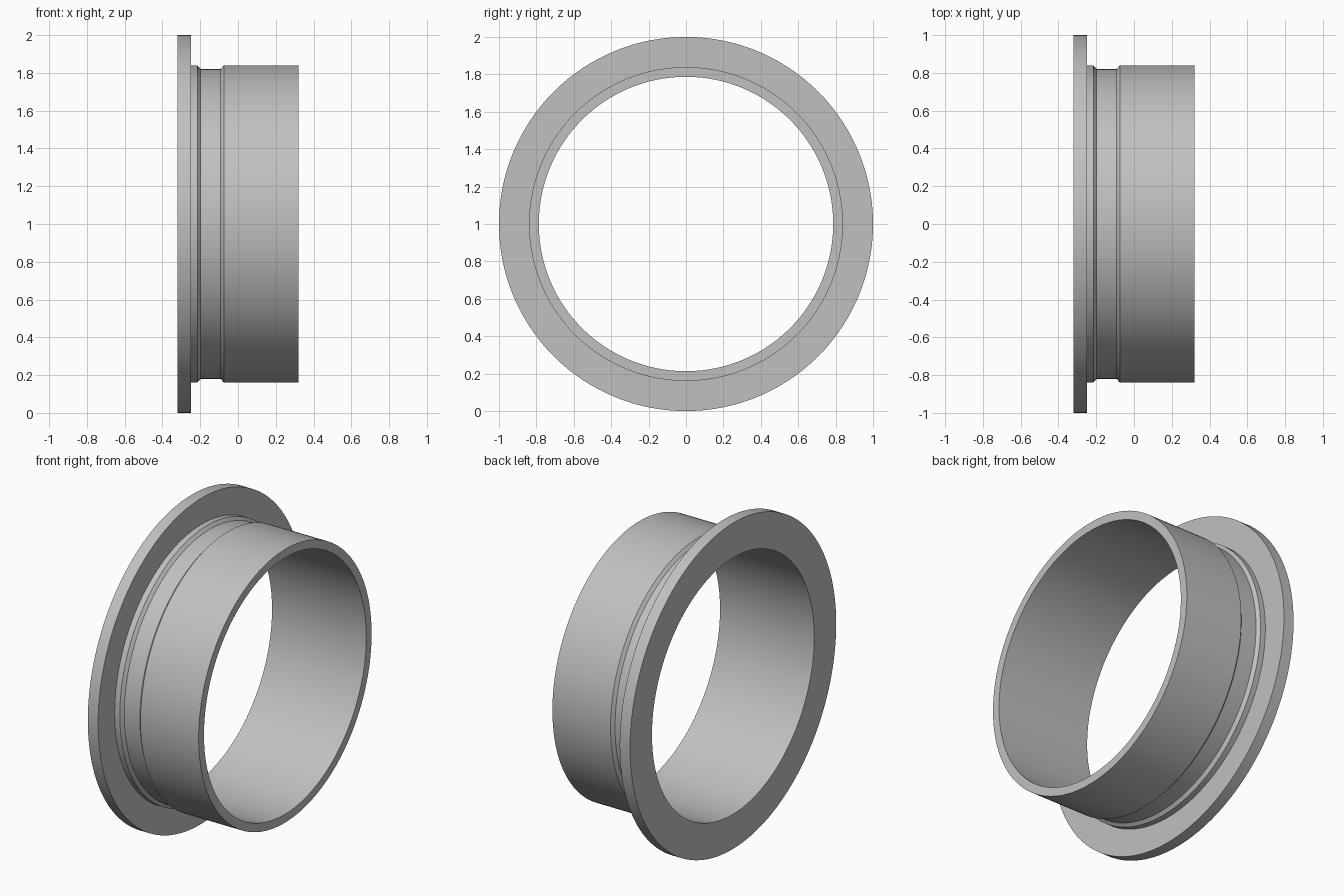
import bpy, bmesh, math
from mathutils import Matrix, Vector

cube = bpy.data.objects.get("Cube")
if cube:
    bpy.data.objects.remove(cube, do_unlink=True)

SEGMENTS = 192
BORE = 0.787
FLANGE = 1.0
SLEEVE = 0.839
GROOVE = 0.82

# Closed cross-section of the wall: (position along x, radius)
profile = [
    (-0.32, BORE), (-0.32, FLANGE), (-0.25, FLANGE), (-0.25, SLEEVE),
    (-0.215, SLEEVE), (-0.198, GROOVE), (-0.092, GROOVE), (-0.075, SLEEVE),
    (0.32, SLEEVE), (0.32, BORE),
]

# Plain grey metal
grey = bpy.data.materials.new("grey_metal")
grey.use_nodes = True
colour = (0.53, 0.53, 0.53, 1.0)
grey.diffuse_color = colour
grey.node_tree.nodes["Principled BSDF"].inputs["Base Color"].default_value = colour

# Flanged sleeve: the cross-section swept around the x axis
bm = bmesh.new()
rings = []
for i in range(SEGMENTS):
    turn = Matrix.Rotation(math.tau * i / SEGMENTS, 3, 'X')
    rings.append([bm.verts.new(turn @ Vector((x, 0, r)) + Vector((0, 0, 1)))
                  for x, r in profile])
for i, ring in enumerate(rings):
    following = rings[(i + 1) % SEGMENTS]
    for j in range(len(profile)):
        k = (j + 1) % len(profile)
        bm.faces.new((ring[j], ring[k], following[k], following[j]))
bmesh.ops.recalc_face_normals(bm, faces=bm.faces)

mesh = bpy.data.meshes.new("flanged_sleeve")
bm.to_mesh(mesh)
bm.free()
mesh.materials.append(grey)
sleeve = bpy.data.objects.new("flanged_sleeve", mesh)
bpy.context.collection.objects.link(sleeve)

# Smooth round walls, crisp rims and groove edges
bpy.ops.object.select_all(action='DESELECT')
sleeve.select_set(True)
bpy.context.view_layer.objects.active = sleeve
bpy.ops.object.shade_smooth_by_angle(angle=math.radians(25))
